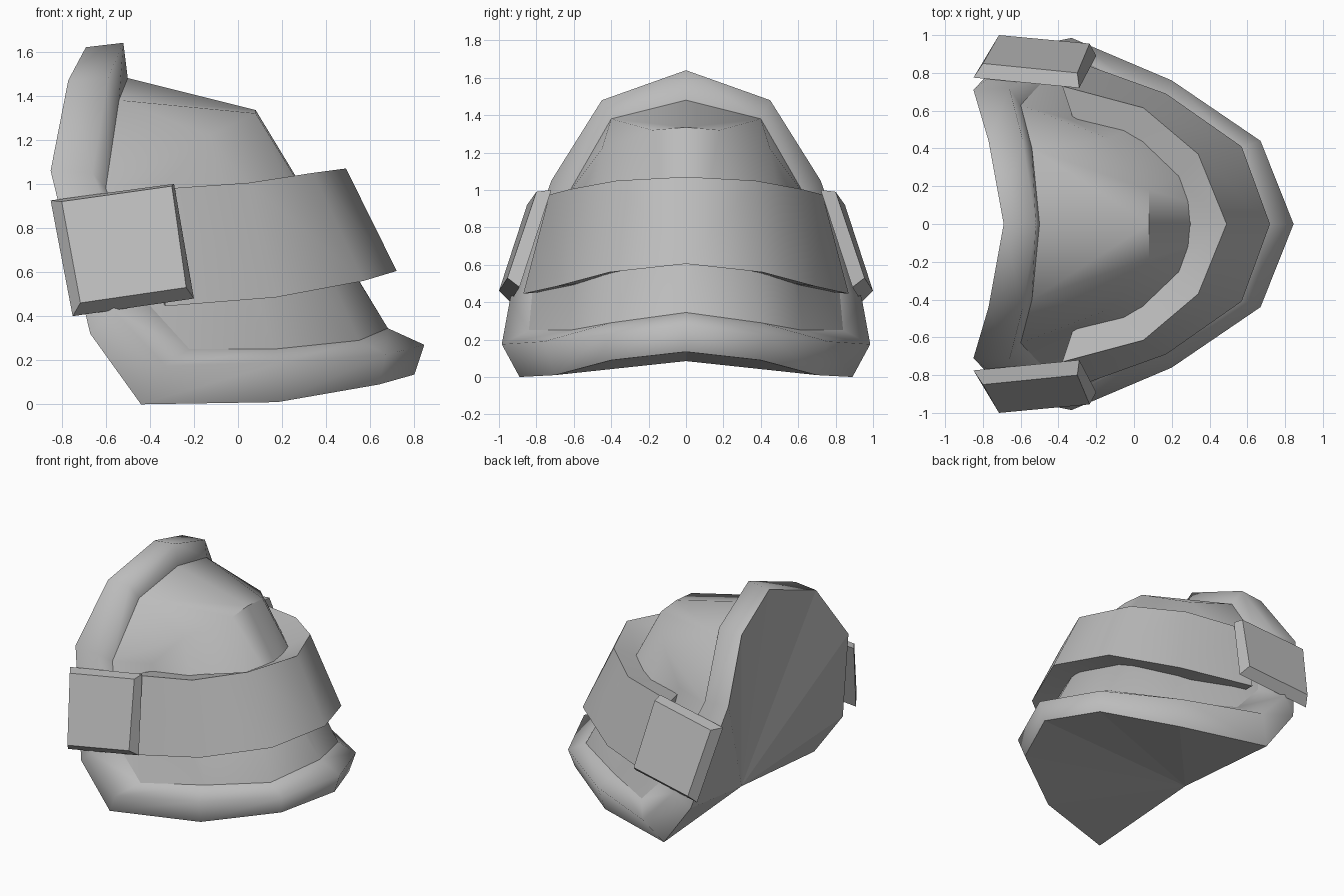
import bpy, bmesh, math
from mathutils import Vector

cube = bpy.data.objects.get("Cube")
if cube:
    bpy.data.objects.remove(cube, do_unlink=True)

grey = bpy.data.materials.new("plain_grey")
grey.use_nodes = True
colour = (0.5, 0.5, 0.5, 1)
grey.diffuse_color = colour
grey.node_tree.nodes["Principled BSDF"].inputs["Base Color"].default_value = colour


def build(name, points, faces, centre, smooth=None):
    """Make the +y half of a part, face it away from centre, mirror it over y."""
    bm = bmesh.new()
    verts = [bm.verts.new(p) for p in points]
    for f in faces:
        bm.faces.new([verts[i] for i in f])
    bmesh.ops.recalc_face_normals(bm, faces=bm.faces[:])
    c = Vector(centre)
    if sum(f.normal.dot(f.calc_center_median() - c) * f.calc_area() for f in bm.faces) < 0:
        bmesh.ops.reverse_faces(bm, faces=bm.faces[:])
    mesh = bpy.data.meshes.new(name)
    bm.to_mesh(mesh)
    bm.free()
    mesh.materials.append(grey)
    obj = bpy.data.objects.new(name, mesh)
    bpy.context.collection.objects.link(obj)
    if smooth:
        bpy.ops.object.select_all(action='DESELECT')
        obj.select_set(True)
        bpy.context.view_layer.objects.active = obj
        bpy.ops.object.shade_smooth_by_angle(angle=math.radians(smooth))
    mirror = obj.modifiers.new("Mirror", 'MIRROR')
    mirror.use_axis = (False, True, False)
    mirror.use_clip = True
    return obj


def strip(loops, closed=False):
    """Points and quads of a skin running over loops of equal length."""
    n = len(loops[0])
    pairs = [(k, k + 1) for k in range(len(loops) - 1)]
    if closed:
        pairs.append((len(loops) - 1, 0))
    faces = [(a * n + i, a * n + i + 1, b * n + i + 1, b * n + i)
             for a, b in pairs for i in range(n - 1)]
    return [p for loop in loops for p in loop], faces


# Rim loops, from the front tip round the side and up to the crest
inner = [(.68, 0, .345), (.55, .4, .29), (.16, .62, .25), (-.22, .84, .25),
         (-.42, .82, .47), (-.6, .63, .98), (-.54, .4, 1.38), (-.5, 0, 1.48)]
outer = [(.845, 0, .27), (.67, .44, .225), (.2, .76, .19), (-.33, .985, .175),
         (-.56, .94, .42), (-.66, .72, 1.05), (-.59, .45, 1.48), (-.52, 0, 1.64)]
back = [(.8, 0, .135), (.64, .4, .09), (.18, .7, .01), (-.44, .89, 0),
        (-.67, .9, .32), (-.85, .71, 1.06), (-.77, .44, 1.47), (-.69, 0, 1.62)]
middle = (-.1, 0, .6)
build("rim", *strip([inner, outer, back]), middle, 120)

# Domed body inside the rim
dome = [(.08, 0, 1.335), (.08, .18, 1.32), (-.13, .45, 1.22), (-.33, .55, 1.0)]
build("body", inner + dome,
      [(0, 1, 9, 8), (1, 2, 10, 9), (2, 3, 11, 10), (3, 4, 11), (4, 5, 11),
       (10, 11, 5), (10, 5, 6), (9, 10, 6), (8, 9, 6, 7)], middle, 45)

# Flat underside and back, meeting at a shallow ridge
hub = len(back)
build("back_plate", back + [(-.46, 0, .085)],
      [(i, i + 1, hub) for i in range(hub - 1)], middle)

# Raised band wrapped round the body
band = [
    [(.72, 0, .605), (.57, .41, .56), (.17, .69, .485), (-.33, .87, .445)],
    [(.49, 0, 1.07), (.34, .37, 1.05), (.05, .615, 1.005), (-.38, .73, .975)],
    [(.3, 0, .98), (.23, .24, .97), (-.07, .48, .96), (-.32, .55, .95)],
    [(.5, 0, .61), (.38, .33, .57), (.06, .57, .5), (-.34, .72, .46)]]
points, faces = strip(band, closed=True)
build("band", points, faces + [(3, 7, 11, 15)], (.2, .3, .78), 40)

# Slanted side blocks covering the band ends
block = [(-.8, .85, .92), (-.3, .8, .99), (-.235, .955, .53), (-.715, 1, .46),
         (-.85, .775, .925), (-.29, .72, 1), (-.2, .89, .48), (-.75, .94, .4)]
build("side_block", block,
      [(0, 1, 2, 3), (4, 5, 6, 7)] + [(i, (i + 1) % 4, (i + 1) % 4 + 4, i + 4) for i in range(4)],
      (-.52, .87, .7))
